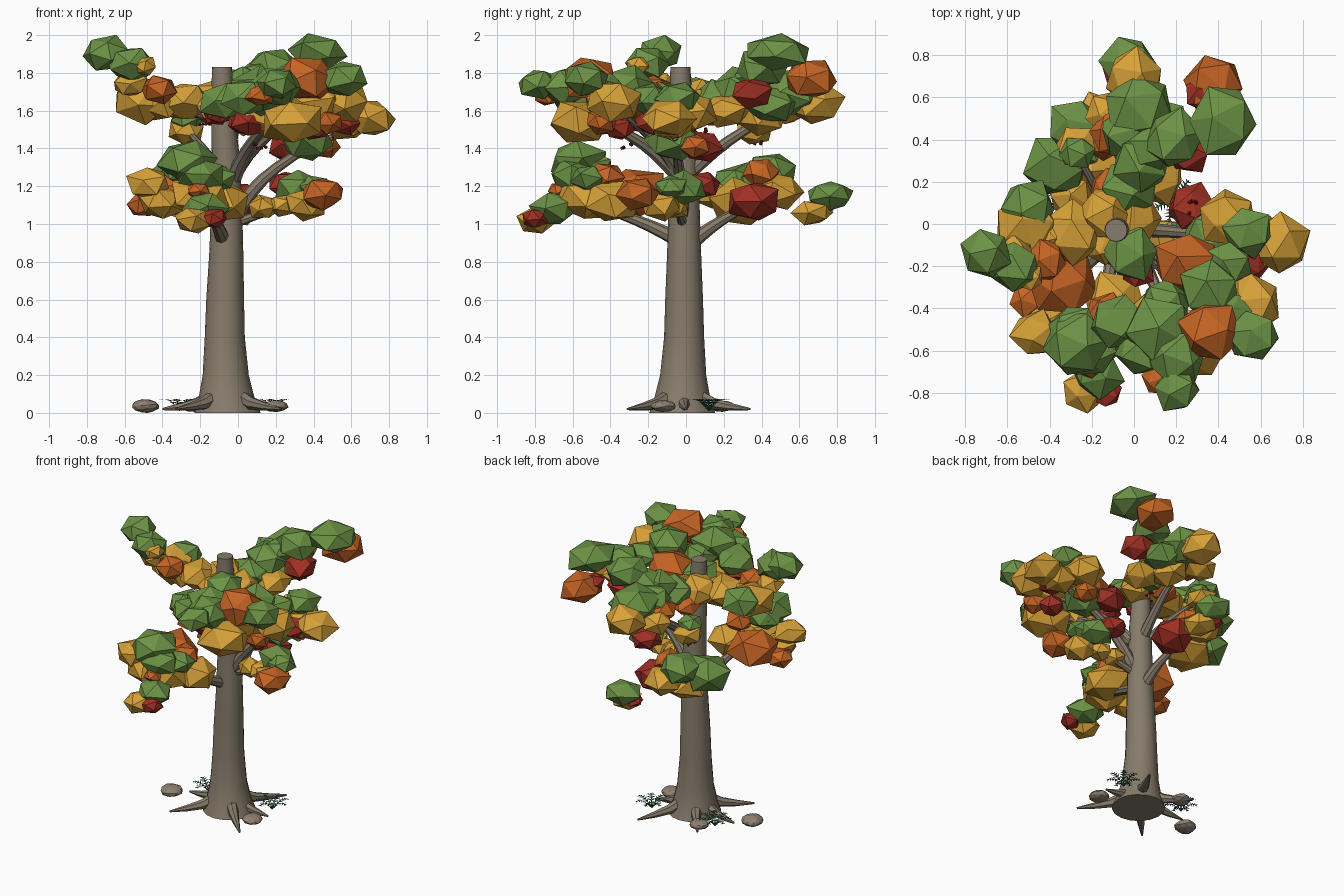
import bpy, bmesh, math, random
from mathutils import Vector, Matrix

random.seed(7)


def material(name, rgb):
    m = bpy.data.materials.new(name)
    m.diffuse_color = (*rgb, 1)
    return m


LEAF = {"g": material("leaf green", (0.15, 0.29, 0.06)),
        "y": material("leaf gold", (0.68, 0.36, 0.04)),
        "o": material("leaf orange", (0.57, 0.13, 0.018)),
        "r": material("leaf red", (0.36, 0.03, 0.018))}
BARK = material("bark", (0.24, 0.2, 0.145))
STONE = material("stone", (0.27, 0.22, 0.165))
FERN = material("fern green", (0.02, 0.085, 0.045))
BERRY = material("berry red", (0.2, 0.01, 0.01))


def finish(bm, name, mats, smooth=False):
    me = bpy.data.meshes.new(name)
    bm.to_mesh(me)
    bm.free()
    for m in mats:
        me.materials.append(m)
    ob = bpy.data.objects.new(name, me)
    bpy.context.collection.objects.link(ob)
    if smooth:
        bpy.context.view_layer.objects.active = ob
        ob.select_set(True)
        bpy.ops.object.shade_smooth_by_angle(angle=math.radians(40))
        ob.select_set(False)
    return ob


def tube(name, path, sides, axis=None):
    """Tapered tube through (x, y, z, radius) points."""
    bm = bmesh.new()
    pts = [Vector(p[:3]) for p in path]
    rings = []
    for i, p in enumerate(path):
        t = axis or (pts[min(i + 1, len(pts) - 1)] - pts[max(i - 1, 0)])
        q = Vector(t).to_track_quat('Z', 'Y')
        rings.append([bm.verts.new(pts[i] + q @ Vector((p[3] * math.cos(a), p[3] * math.sin(a), 0)))
                      for a in (2 * math.pi * k / sides for k in range(sides))])
    for a, b in zip(rings, rings[1:]):
        for k in range(sides):
            n = (k + 1) % sides
            bm.faces.new((a[k], a[n], b[n], b[k]))
    bm.faces.new(rings[0][::-1])
    bm.faces.new(rings[-1])
    return finish(bm, name, [BARK], True)


def branch(name, a, bend, b, r0=0.04, r1=0.014):
    """Curved limb from a to b, pulled towards bend."""
    a, bend, b = Vector(a), Vector(bend), Vector(b)
    path = []
    for i in range(8):
        t = i / 7
        p = a * (1 - t) ** 2 + bend * 2 * t * (1 - t) + b * t * t
        path.append((*p, r0 + (r1 - r0) * t))
    tube(name, path, 8)


def lump(bm, c, r, flat, index=0, rough=0.13, detail=1):
    """Jittered, flattened faceted ball."""
    turn = Matrix.Rotation(random.uniform(0, 6.28), 3, 'Z') @ Matrix.Rotation(random.uniform(0, 3), 3, 'X')
    vs = bmesh.ops.create_icosphere(bm, subdivisions=detail, radius=1)["verts"]
    for v in vs:
        d = turn @ v.co * random.uniform(1.07 - rough, 1.07 + rough)
        v.co = Vector(c) + Vector((d.x * r, d.y * r, d.z * r * flat))
    for f in {f for v in vs for f in v.link_faces}:
        f.material_index = index


def foliage(name, *blobs, flat=0.75):
    """Each blob is (colour key, x, y, z, radius)."""
    bm = bmesh.new()
    keys = list(LEAF)
    for key, x, y, z, r in blobs:
        lump(bm, (x, y, z), r * 1.1, flat, keys.index(key))
    finish(bm, name, LEAF.values())


# Trunk with flared foot
tube("trunk", [(-0.055, -0.02, 0, 0.175), (-0.06, -0.02, 0.07, 0.15), (-0.065, -0.015, 0.2, 0.122),
               (-0.07, -0.01, 0.4, 0.106), (-0.068, -0.01, 0.6, 0.1), (-0.062, -0.01, 0.85, 0.09),
               (-0.06, -0.01, 1.1, 0.082), (-0.065, -0.015, 1.35, 0.074), (-0.08, -0.025, 1.6, 0.062),
               (-0.085, -0.03, 1.83, 0.053)], 16, (0, 0, 1))

# Roots radiating from the foot
for i, (x, y) in enumerate([(-0.33, -0.31), (0.15, 0.34), (0.23, -0.31), (-0.28, 0.27), (-0.4, 0.02), (0.24, 0.0)]):
    d = Vector((x + 0.06, y + 0.02))
    tube(f"root_{i}", [(-0.06 + d.x * t, -0.02 + d.y * t, z, r) for t, z, r in
                       ((0.22, 0.09, 0.04), (0.45, 0.05, 0.033), (0.7, 0.033, 0.022), (1, 0.02, 0.006))], 7)

# Limbs
branch("front_low_branch", (-0.08, -0.05, 0.92), (-0.13, -0.28, 1.05), (-0.18, -0.6, 1.12))
branch("back_low_branch", (-0.06, 0.03, 0.9), (-0.05, 0.2, 1.05), (-0.12, 0.4, 1.12))
branch("right_low_branch", (-0.03, -0.02, 1.0), (0.1, -0.02, 1.05), (0.35, -0.08, 1.12), 0.028)
branch("right_mid_branch", (-0.02, -0.02, 1.02), (0.1, -0.03, 1.3), (0.5, -0.06, 1.46), 0.042, 0.018)
branch("front_mid_branch", (-0.02, -0.04, 1.25), (0.08, -0.25, 1.5), (0.22, -0.55, 1.56), 0.042, 0.016)
branch("front_right_branch", (-0.02, -0.04, 1.25), (0.08, -0.12, 1.45), (0.4, -0.4, 1.62), 0.038)
branch("back_mid_branch", (-0.06, 0.0, 1.25), (-0.03, 0.25, 1.5), (0.02, 0.6, 1.64), 0.038, 0.016)
branch("back_left_branch", (-0.08, 0.02, 1.25), (-0.18, 0.15, 1.42), (-0.28, 0.36, 1.5), 0.026)
branch("left_top_branch", (-0.09, -0.02, 1.55), (-0.35, -0.05, 1.62), (-0.62, -0.14, 1.8), 0.03)

# Leaf masses, upper left
foliage("left_top_foliage", ("g", -0.7, -0.14, 1.905, 0.113), ("g", -0.57, -0.2, 1.85, 0.11),
        ("y", -0.5, -0.25, 1.84, 0.065), ("y", -0.51, -0.02, 1.655, 0.14), ("o", -0.42, -0.17, 1.71, 0.088),
        ("g", -0.5, 0.07, 1.68, 0.12), ("y", -0.29, -0.04, 1.645, 0.125), ("y", -0.57, -0.15, 1.74, 0.085),
        ("y", -0.41, -0.05, 1.63, 0.1))
# Crown around the trunk top
foliage("crown_foliage", ("g", -0.02, -0.13, 1.66, 0.125), ("y", -0.14, 0.05, 1.66, 0.12),
        ("y", 0.0, 0.03, 1.62, 0.11), ("r", -0.12, -0.12, 1.58, 0.065), ("g", -0.01, 0.18, 1.65, 0.125),
        ("o", -0.12, 0.17, 1.58, 0.08), ("r", 0.02, -0.22, 1.54, 0.07), ("y", -0.15, -0.1, 1.62, 0.08))
# Front upper mass
foliage("front_top_foliage", ("g", 0.2, -0.78, 1.74, 0.095), ("g", 0.12, -0.5, 1.7, 0.15),
        ("g", 0.2, -0.63, 1.73, 0.12), ("g", -0.08, -0.46, 1.65, 0.115), ("g", 0.04, -0.6, 1.67, 0.11),
        ("y", 0.29, -0.56, 1.54, 0.15), ("o", 0.12, -0.74, 1.68, 0.07), ("g", 0.14, -0.38, 1.66, 0.11),
        ("r", 0.05, -0.45, 1.54, 0.09), ("r", -0.1, -0.44, 1.58, 0.065), ("y", 0.1, -0.42, 1.57, 0.1))
foliage("front_right_foliage", ("o", 0.37, -0.5, 1.77, 0.14), ("g", 0.57, -0.53, 1.77, 0.11),
        ("g", 0.36, -0.31, 1.72, 0.14), ("y", 0.56, -0.38, 1.65, 0.125), ("y", 0.42, -0.39, 1.65, 0.13),
        ("o", 0.48, -0.45, 1.54, 0.075), ("o", 0.25, -0.19, 1.62, 0.14), ("g", 0.45, -0.18, 1.66, 0.1),
        ("g", 0.46, -0.42, 1.73, 0.08), ("r", 0.4, -0.36, 1.51, 0.075), flat=0.8)
# Right mass
foliage("right_mid_foliage", ("y", 0.69, -0.1, 1.56, 0.125), ("y", 0.45, 0.02, 1.59, 0.12),
        ("g", 0.54, -0.04, 1.67, 0.105), ("r", 0.55, -0.18, 1.54, 0.085), ("g", 0.37, -0.07, 1.44, 0.13),
        ("o", 0.46, 0.05, 1.41, 0.08), ("r", 0.27, 0.08, 1.41, 0.1), ("y", 0.57, -0.08, 1.53, 0.11))
foliage("right_low_foliage", ("g", 0.32, -0.01, 1.19, 0.105), ("o", 0.45, -0.25, 1.16, 0.105),
        ("y", 0.36, -0.13, 1.1, 0.1), ("y", 0.14, -0.06, 1.09, 0.075), ("r", 0.25, 0.09, 1.21, 0.085),
        ("g", 0.4, -0.08, 1.19, 0.08), ("y", 0.24, -0.07, 1.1, 0.07))
# Back upper mass
foliage("back_high_foliage", ("g", 0.42, 0.48, 1.905, 0.15), flat=0.58)
foliage("back_top_foliage", ("o", 0.38, 0.66, 1.77, 0.13), ("g", 0.19, 0.4, 1.83, 0.125),
        ("r", 0.25, 0.35, 1.69, 0.1), ("r", 0.32, 0.62, 1.8, 0.075), ("g", 0.1, 0.36, 1.78, 0.1))
foliage("back_mid_foliage", ("y", 0.0, 0.69, 1.64, 0.13), ("g", 0.03, 0.55, 1.7, 0.15),
        ("g", -0.02, 0.43, 1.7, 0.12), ("g", 0.04, 0.29, 1.73, 0.13), ("o", -0.1, 0.42, 1.64, 0.1),
        ("y", -0.13, 0.52, 1.6, 0.09), ("y", 0.12, 0.22, 1.6, 0.11), ("g", 0.12, 0.45, 1.64, 0.12),
        ("y", 0.03, 0.4, 1.57, 0.11))
foliage("back_left_foliage", ("y", -0.27, 0.36, 1.49, 0.09), ("g", -0.27, 0.34, 1.55, 0.075))
# Back lower mass
foliage("back_low_foliage", ("g", -0.28, 0.46, 1.28, 0.125), ("g", -0.36, 0.27, 1.2, 0.14),
        ("y", -0.2, 0.3, 1.11, 0.15), ("y", -0.17, 0.48, 1.18, 0.12), ("r", -0.02, 0.36, 1.12, 0.125),
        ("o", -0.14, 0.4, 1.27, 0.085), ("y", -0.3, 0.14, 1.16, 0.1), ("g", -0.24, 0.38, 1.21, 0.1))
foliage("back_tip_foliage", ("g", -0.02, 0.765, 1.15, 0.115), ("y", 0.0, 0.67, 1.06, 0.1),
        ("r", -0.08, 0.71, 1.09, 0.06), flat=0.6)
# Front lower mass
foliage("front_low_foliage", ("g", -0.27, -0.57, 1.33, 0.135), ("y", -0.47, -0.52, 1.22, 0.1),
        ("o", -0.5, -0.36, 1.1, 0.075), ("o", -0.35, -0.28, 1.17, 0.16), ("y", -0.4, -0.5, 1.11, 0.11),
        ("y", -0.2, -0.55, 1.16, 0.14), ("y", -0.09, -0.38, 1.12, 0.135), ("g", -0.29, -0.5, 1.29, 0.11),
        ("g", -0.11, -0.52, 1.24, 0.09), ("o", -0.13, -0.43, 1.25, 0.09), ("g", -0.2, -0.6, 1.26, 0.11),
        ("o", -0.21, -0.67, 1.18, 0.055))
foliage("front_tip_foliage", ("g", -0.18, -0.7, 1.08, 0.11), ("y", -0.24, -0.79, 1.02, 0.09),
        ("r", -0.13, -0.8, 1.03, 0.063))

# Berries sprinkled near the leaf masses
bm = bmesh.new()
for c in [(0.27, 0.09, 1.49), (0.12, -0.32, 1.41), (-0.26, 0.39, 1.44), (-0.05, 0.12, 1.54), (-0.19, -0.12, 1.53)]:
    for k in range(5):
        lump(bm, [q + random.uniform(-0.04, 0.04) * (0.4 if j == 2 else 1) for j, q in enumerate(c)], 0.009, 1)
finish(bm, "berries", [BERRY])

# Stones at the foot
bm = bmesh.new()
for x, y, r in [(-0.49, -0.06, 0.07), (0.2, -0.12, 0.063), (-0.24, 0.19, 0.06)]:
    lump(bm, (x, y, 0.036), r, 0.48, 0, 0.05, 2)
finish(bm, "stones", [STONE])

# Ferns: arching fronds with paired leaflets
bm = bmesh.new()
for cx, cy in [(0.19, 0.12), (-0.31, 0.11)]:
    for k in range(7):
        a = 2 * math.pi * k / 7
        out, side = Vector((math.cos(a), math.sin(a), 0)), Vector((-math.sin(a), math.cos(a), 0))
        spine = [Vector((cx, cy, 0.01 + 0.065 * math.sin(t * 2.0))) + out * 0.11 * t
                 for t in (i / 7 for i in range(8))]
        for i, (p, q) in enumerate(zip(spine, spine[1:])):
            bm.faces.new([bm.verts.new(v) for v in (p - side * 0.003, p + side * 0.003,
                                                    q + side * 0.003, q - side * 0.003)])
            for s in (-1, 1):
                w = 0.032 * math.sin(math.pi * (i + 1) / 8.5)
                bm.faces.new([bm.verts.new(v) for v in (p, p.lerp(q, 0.7), q + side * s * w)])
finish(bm, "ferns", [FERN])
